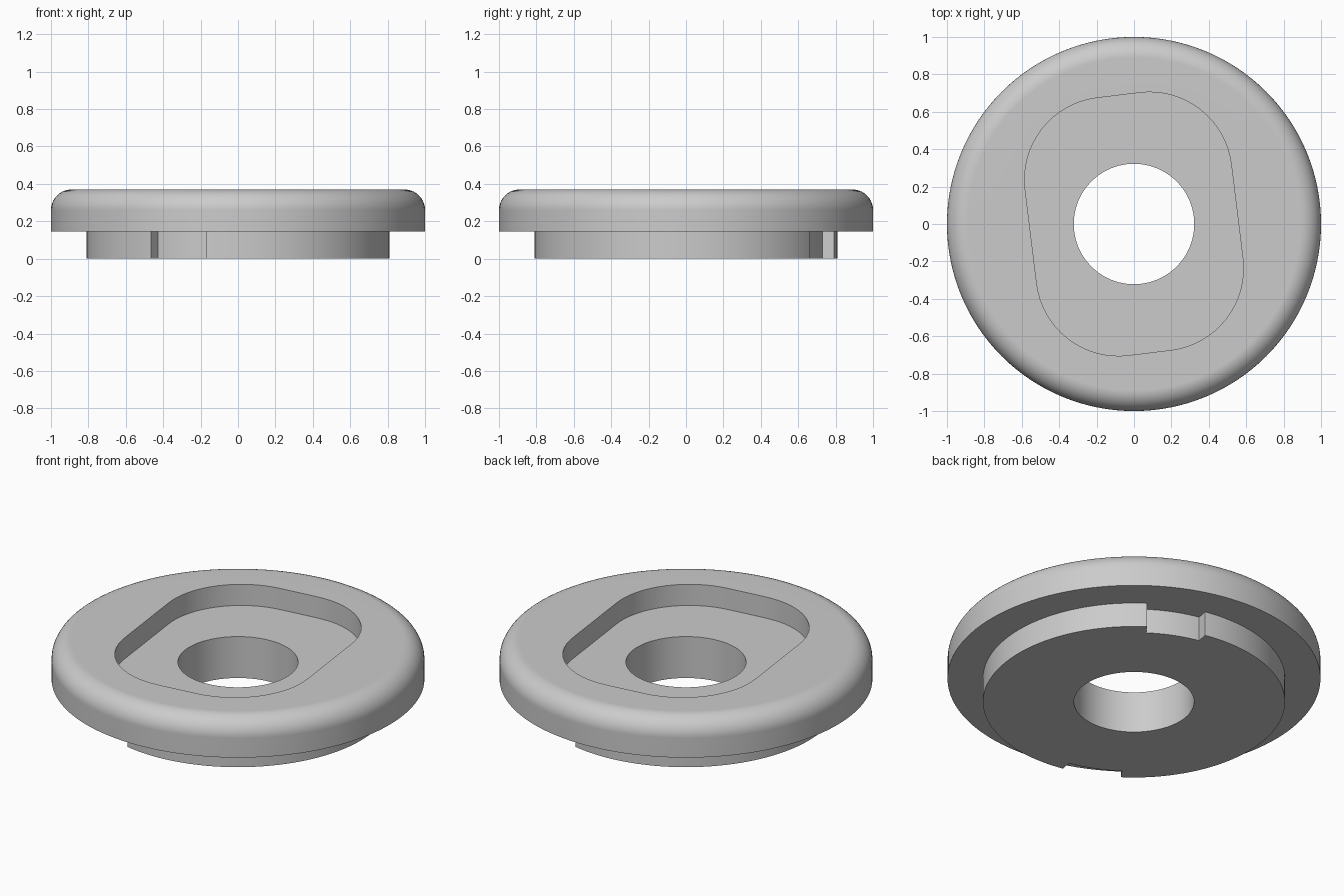
import bpy, bmesh, math

default = bpy.data.objects.get("Cube")
if default:
    bpy.data.objects.remove(default, do_unlink=True)

SEGMENTS = 128
TOP, STEP, FLOOR = 0.37, 0.145, 0.245      # heights of top, underside step, pocket floor
RIM, BOSS, NOTCH, BORE = 1.0, 0.81, 0.745, 0.322
FILLET = 0.11

grey = bpy.data.materials.new("plain grey")
colour = (0.6, 0.6, 0.6, 1)
grey.diffuse_color = colour
grey.use_nodes = True
grey.node_tree.nodes["Principled BSDF"].inputs["Base Color"].default_value = colour


def make_object(name, bm):
    bmesh.ops.recalc_face_normals(bm, faces=bm.faces)
    mesh = bpy.data.meshes.new(name)
    bm.to_mesh(mesh)
    bm.free()
    mesh.materials.append(grey)
    obj = bpy.data.objects.new(name, mesh)
    bpy.context.collection.objects.link(obj)
    return obj


def arc(cx, cy, radius, start, end, steps):
    angles = [math.radians(start + (end - start) * i / steps) for i in range(steps + 1)]
    return [(cx + radius * math.cos(a), cy + radius * math.sin(a)) for a in angles]


def lathe(name, profile):
    bm = bmesh.new()
    verts = [bm.verts.new((r, 0, z)) for r, z in profile]
    edges = [bm.edges.new((verts[i - 1], verts[i])) for i in range(len(verts))]
    bmesh.ops.spin(bm, geom=verts + edges, cent=(0, 0, 0), axis=(0, 0, 1),
                   angle=math.tau, steps=SEGMENTS, use_merge=True)
    bmesh.ops.remove_doubles(bm, verts=bm.verts, dist=1e-5)
    return make_object(name, bm)


def prism(name, outline, bottom, top):
    bm = bmesh.new()
    face = bm.faces.new([bm.verts.new((x, y, bottom)) for x, y in outline])
    extruded = bmesh.ops.extrude_face_region(bm, geom=[face])
    moved = [v for v in extruded["geom"] if isinstance(v, bmesh.types.BMVert)]
    bmesh.ops.translate(bm, verts=moved, vec=(0, 0, top - bottom))
    return make_object(name, bm)


def cut(target, cutter):
    cutter.hide_render = True
    mod = target.modifiers.new("cut", "BOOLEAN")
    mod.operation, mod.solver, mod.object = "DIFFERENCE", "EXACT", cutter
    bpy.context.view_layer.objects.active = target
    bpy.ops.object.modifier_apply(modifier=mod.name)
    bpy.data.objects.remove(cutter, do_unlink=True)


# Round flange with a filleted top edge, lower boss and central bore
profile = [(BORE, 0), (BOSS, 0), (BOSS, STEP), (RIM, STEP)]
profile += arc(RIM - FILLET, TOP - FILLET, FILLET, 0, 90, 10)
profile += [(BORE, TOP)]
flange = lathe("flange", profile)

# Rounded rectangular pocket, turned slightly about the centre
half_x, half_y, radius = 0.555, 0.693, 0.44
outline = []
for sx, sy, start in ((1, 1, 0), (-1, 1, 90), (-1, -1, 180), (1, -1, 270)):
    outline += arc(sx * (half_x - radius), sy * (half_y - radius), radius, start, start + 90, 16)
pocket = prism("pocket_cutter", outline, FLOOR, TOP + 0.1)
pocket.rotation_euler.z = math.radians(7)
bpy.context.view_layer.update()
cut(flange, pocket)

# Two shallow opposite notches in the rim of the boss
for turn in (0, 180):
    first, last = 55 + turn, 78 + turn
    sector = arc(0, 0, NOTCH, first, last, 10) + arc(0, 0, BOSS + 0.05, last, first, 10)
    cut(flange, prism("notch_cutter", sector, -0.1, STEP))

# Smooth curved walls, crisp edges and flat faces
bpy.ops.object.select_all(action="DESELECT")
flange.select_set(True)
bpy.context.view_layer.objects.active = flange
bpy.ops.object.shade_smooth_by_angle(angle=math.radians(30))
weighted = flange.modifiers.new("even shading", "WEIGHTED_NORMAL")
weighted.keep_sharp = True
